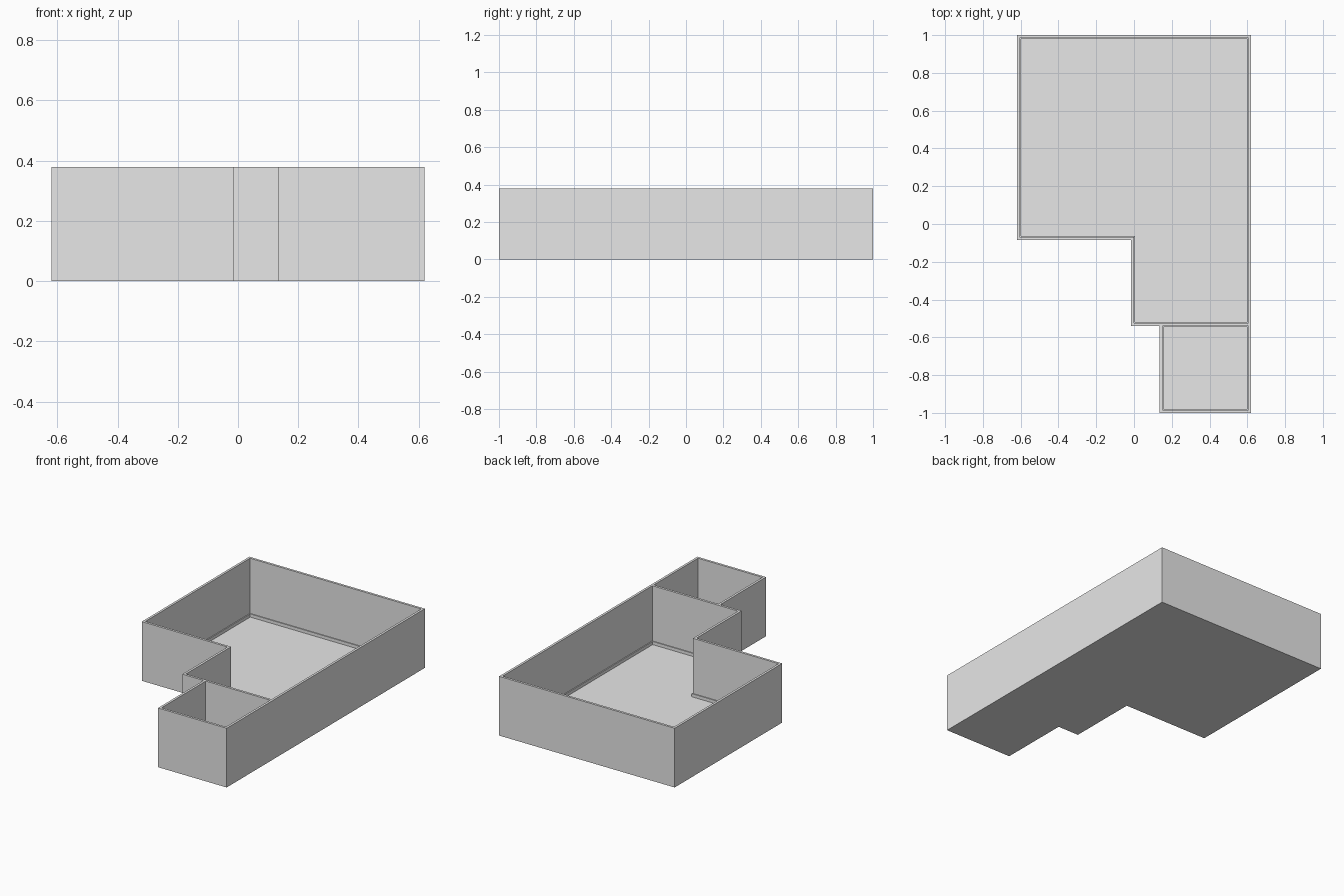
import bpy, bmesh
from mathutils import Vector

if "Cube" in bpy.data.objects:
    bpy.data.objects.remove(bpy.data.objects["Cube"])

H, T, FLOOR = 0.378, 0.015, 0.006    # wall height, wall thickness, slab thickness
SKIRT_T, SKIRT_H = 0.006, 0.02

grey = bpy.data.materials.new("plain grey")
grey.use_nodes = True
grey.diffuse_color = (0.8, 0.8, 0.8, 1)
grey.node_tree.nodes["Principled BSDF"].inputs["Base Color"].default_value = (0.8, 0.8, 0.8, 1)


def inset(points, d):
    """Move a counter-clockwise right-angled outline inwards by d."""
    pts = [Vector(p) for p in points]
    out = []
    for i, p in enumerate(pts):
        a = (p - pts[i - 1]).normalized()
        b = (pts[(i + 1) % len(pts)] - p).normalized()
        out.append(p + d * (Vector((-a.y, a.x)) + Vector((-b.y, b.x))))
    return out


def finish(name, bm):
    bmesh.ops.recalc_face_normals(bm, faces=bm.faces)
    mesh = bpy.data.meshes.new(name)
    bm.to_mesh(mesh)
    bm.free()
    mesh.materials.append(grey)
    ob = bpy.data.objects.new(name, mesh)
    bpy.context.collection.objects.link(ob)
    return ob


def prism(name, outline, z0, z1):
    bm = bmesh.new()
    face = bm.faces.new([bm.verts.new((x, y, z0)) for x, y in outline])
    new = bmesh.ops.extrude_face_region(bm, geom=[face])["geom"]
    bmesh.ops.translate(bm, vec=(0, 0, z1 - z0),
                        verts=[v for v in new if isinstance(v, bmesh.types.BMVert)])
    return finish(name, bm)


def ring(name, outline, width, z0, z1):
    """Rectangular strip running round the inside of an outline."""
    bm = bmesh.new()
    inner = inset(outline, width)
    loops = [[bm.verts.new((x, y, z)) for x, y in pts]
             for pts, z in ((outline, z0), (outline, z1), (inner, z1), (inner, z0))]
    n = len(outline)
    for a, b in zip(loops, loops[1:] + loops[:1]):
        for i in range(n):
            j = (i + 1) % n
            bm.faces.new((a[i], a[j], b[j], b[i]))
    return finish(name, bm)


# Outer outline and the two rooms inside it
X, BACK, STEP, DIVIDE = 0.62, 1.0, -0.085, -0.54
HALL_X, ANNEX_X = -0.015, 0.135
outer = [(-X, STEP), (HALL_X, STEP), (HALL_X, DIVIDE), (ANNEX_X, DIVIDE),
         (ANNEX_X, -BACK), (X, -BACK), (X, BACK), (-X, BACK)]
main_room = inset([(-X, STEP), (HALL_X, STEP), (HALL_X, DIVIDE),
                   (X, DIVIDE), (X, BACK), (-X, BACK)], T)
annex = inset([(ANNEX_X, -BACK), (X, -BACK), (X, DIVIDE + T), (ANNEX_X, DIVIDE + T)], T)

# Walls and floor slab, hollowed out room by room
shell = prism("walls_and_floor", outer, 0, H)
for label, room in (("main_room", main_room), ("annex", annex)):
    cutter = prism(label + "_cutter", room, FLOOR, H + 0.1)
    cutter.hide_render = True
    mod = shell.modifiers.new(label, "BOOLEAN")
    mod.operation = "DIFFERENCE"
    mod.solver = "EXACT"
    mod.object = cutter
    bpy.context.view_layer.objects.active = shell
    bpy.ops.object.modifier_apply(modifier=mod.name)
    bpy.data.objects.remove(cutter)
    # Skirting board at the foot of the walls
    ring(label + "_skirting", room, SKIRT_T, FLOOR, FLOOR + SKIRT_H)
